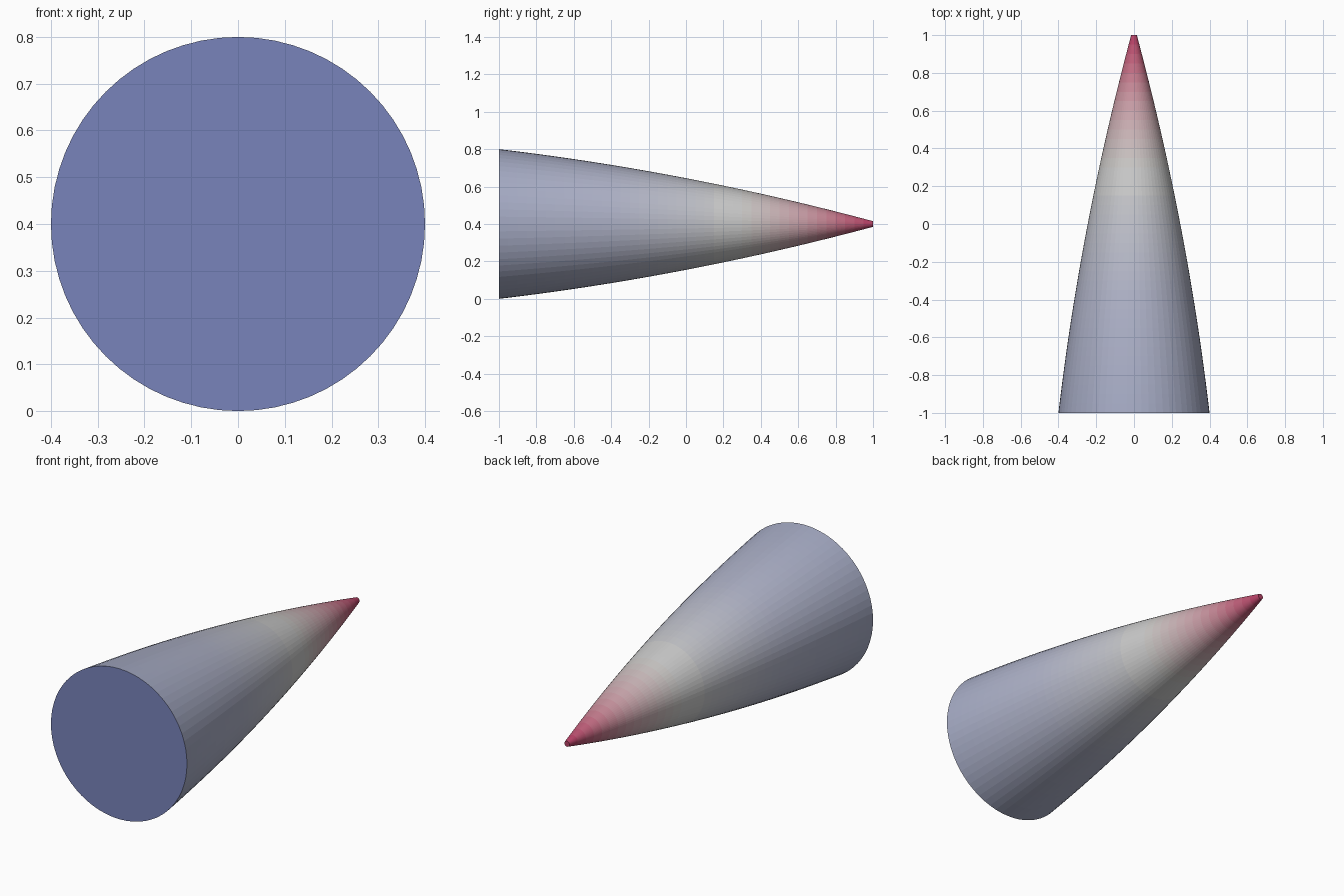
import bpy, bmesh, math

if "Cube" in bpy.data.objects:
    bpy.data.objects.remove(bpy.data.objects["Cube"])

SIDES, RINGS = 64, 40
# colour stops along the length: y, linear rgb
STOPS = [(-1.0, (0.38, 0.41, 0.56)), (-0.4, (0.43, 0.45, 0.58)),
         (0.0, (0.52, 0.53, 0.59)), (0.3, (0.60, 0.60, 0.58)),
         (0.6, (0.60, 0.37, 0.41)), (0.85, (0.54, 0.13, 0.21)),
         (1.0, (0.46, 0.04, 0.12))]


def radius(y):
    return 0.245 - 0.1925 * y - 0.0375 * y * y


def tint(y):
    for (y0, c0), (y1, c1) in zip(STOPS, STOPS[1:]):
        if y <= y1:
            f = (y - y0) / (y1 - y0)
            return [a + (b - a) * f for a, b in zip(c0, c1)]
    return STOPS[-1][1]


def add_material(mesh, name, rgb):
    mat = bpy.data.materials.new(name)
    mat.diffuse_color = (*rgb, 1)
    mat.use_nodes = True
    mat.node_tree.nodes["Principled BSDF"].inputs["Base Color"].default_value = mat.diffuse_color
    mesh.materials.append(mat)


mesh = bpy.data.meshes.new("tapered_spike")
bm = bmesh.new()

# Rings along y, from the broad base to the blunt tip
ys = [-1 + 2 * i / RINGS for i in range(RINGS + 1)]
rings = []
for y in ys:
    r = radius(y)
    rings.append([bm.verts.new((r * math.cos(a), y, 0.4 + r * math.sin(a)))
                  for a in (2 * math.pi * k / SIDES for k in range(SIDES))])

# Curved side, one tint per band
for i in range(RINGS):
    add_material(mesh, f"band_{i}", tint((ys[i] + ys[i + 1]) / 2))
    for k in range(SIDES):
        n = (k + 1) % SIDES
        face = bm.faces.new((rings[i][k], rings[i][n],
                             rings[i + 1][n], rings[i + 1][k]))
        face.material_index = i

# Blue base disc and red tip disc
add_material(mesh, "base_blue", (0.19, 0.23, 0.50))
base = bm.faces.new(rings[0])
base.material_index = RINGS
tip = bm.faces.new(rings[-1])
tip.material_index = RINGS - 1

bmesh.ops.recalc_face_normals(bm, faces=bm.faces)
bm.to_mesh(mesh)
bm.free()
obj = bpy.data.objects.new("tapered_spike", mesh)
bpy.context.collection.objects.link(obj)
